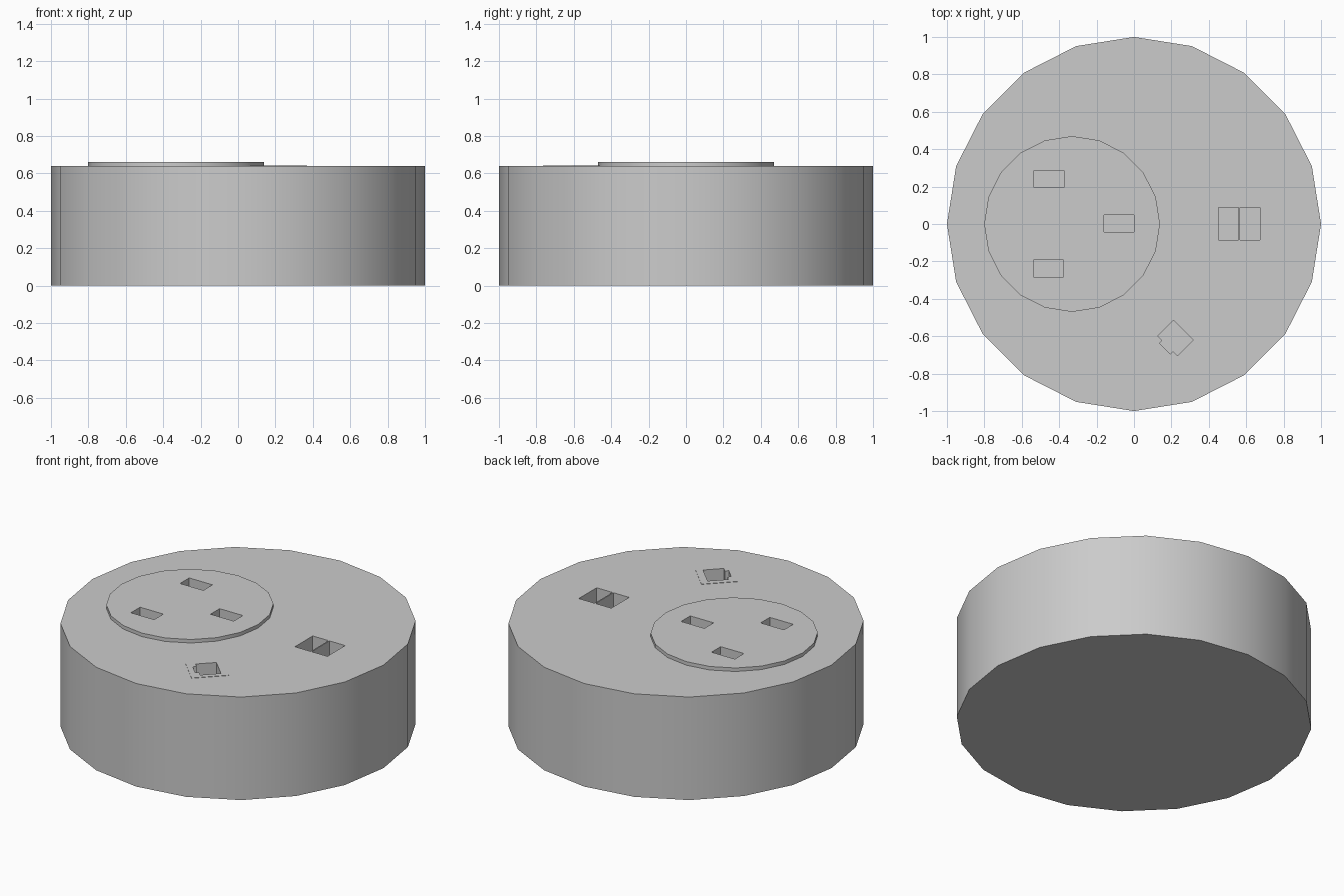
import bpy, bmesh, math

if "Cube" in bpy.data.objects:
    bpy.data.objects.remove(bpy.data.objects["Cube"])

BASE_TOP, DISC_TOP, PIT_FLOOR = 0.64, 0.662, 0.48


def prism(name, outlines, z0, z1):
    """Extrude one or more counter-clockwise outlines from z0 to z1."""
    bm = bmesh.new()
    for pts in outlines:
        low = [bm.verts.new((x, y, z0)) for x, y in pts]
        top = [bm.verts.new((x, y, z1)) for x, y in pts]
        bm.faces.new(low[::-1])
        bm.faces.new(top)
        n = len(pts)
        for i in range(n):
            j = (i + 1) % n
            bm.faces.new((low[i], low[j], top[j], top[i]))
    bmesh.ops.recalc_face_normals(bm, faces=bm.faces)
    mesh = bpy.data.meshes.new(name)
    bm.to_mesh(mesh)
    bm.free()
    obj = bpy.data.objects.new(name, mesh)
    bpy.context.collection.objects.link(obj)
    return obj


def circle(cx, r, n=20):
    return [(cx + r * math.cos(2 * math.pi * i / n),
             r * math.sin(2 * math.pi * i / n)) for i in range(n)]


def rect(cx, cy, w, h):
    return [(cx + sx * w / 2, cy + sy * h / 2)
            for sx, sy in ((-1, -1), (1, -1), (1, 1), (-1, 1))]


def turned(pts, cx, cy, angle):
    c, s = math.cos(angle), math.sin(angle)
    return [(cx + x * c - y * s, cy + x * s + y * c) for x, y in pts]


# Main body, raised socket disc and the tilted port plate
body = prism("body", [circle(0, 1)], 0, BASE_TOP)
disc = prism("socket_disc", [circle(-0.331, 0.47)], BASE_TOP, DISC_TOP)
plate = prism("port_plate", [turned(rect(0, 0, 0.215, 0.215), 0.216, -0.612, -math.pi / 4)],
              BASE_TOP - 0.02, BASE_TOP + 0.002)

# Openings: three socket pins, two charging slots, one notched network port
pins = [rect(x, y, 0.16, 0.09) for x, y in ((-0.455, 0.24), (-0.08, 0.003), (-0.458, -0.238))]
slots = [rect(x, 0.002, 0.108, 0.175) for x in (0.505, 0.62)]
port = [(-0.074, -0.051), (-0.04, -0.051), (-0.04, -0.073), (0.04, -0.073),
        (0.04, -0.051), (0.074, -0.051), (0.074, 0.068), (-0.074, 0.068)]
openings = pins + slots + [turned(port, 0.216, -0.615, -math.pi / 4)]
cutter = prism("opening_cutter", openings, PIT_FLOOR, 0.8)
cutter.hide_render = True

# Cut the openings and smooth the round sides
for obj in (body, disc, plate):
    bpy.ops.object.select_all(action='DESELECT')
    obj.select_set(True)
    bpy.context.view_layer.objects.active = obj
    mod = obj.modifiers.new("openings", 'BOOLEAN')
    mod.operation = 'DIFFERENCE'
    mod.solver = 'EXACT'
    mod.object = cutter
    bpy.ops.object.modifier_apply(modifier=mod.name)
    bpy.ops.object.shade_smooth_by_angle(angle=math.radians(30))

bpy.data.objects.remove(cutter)
